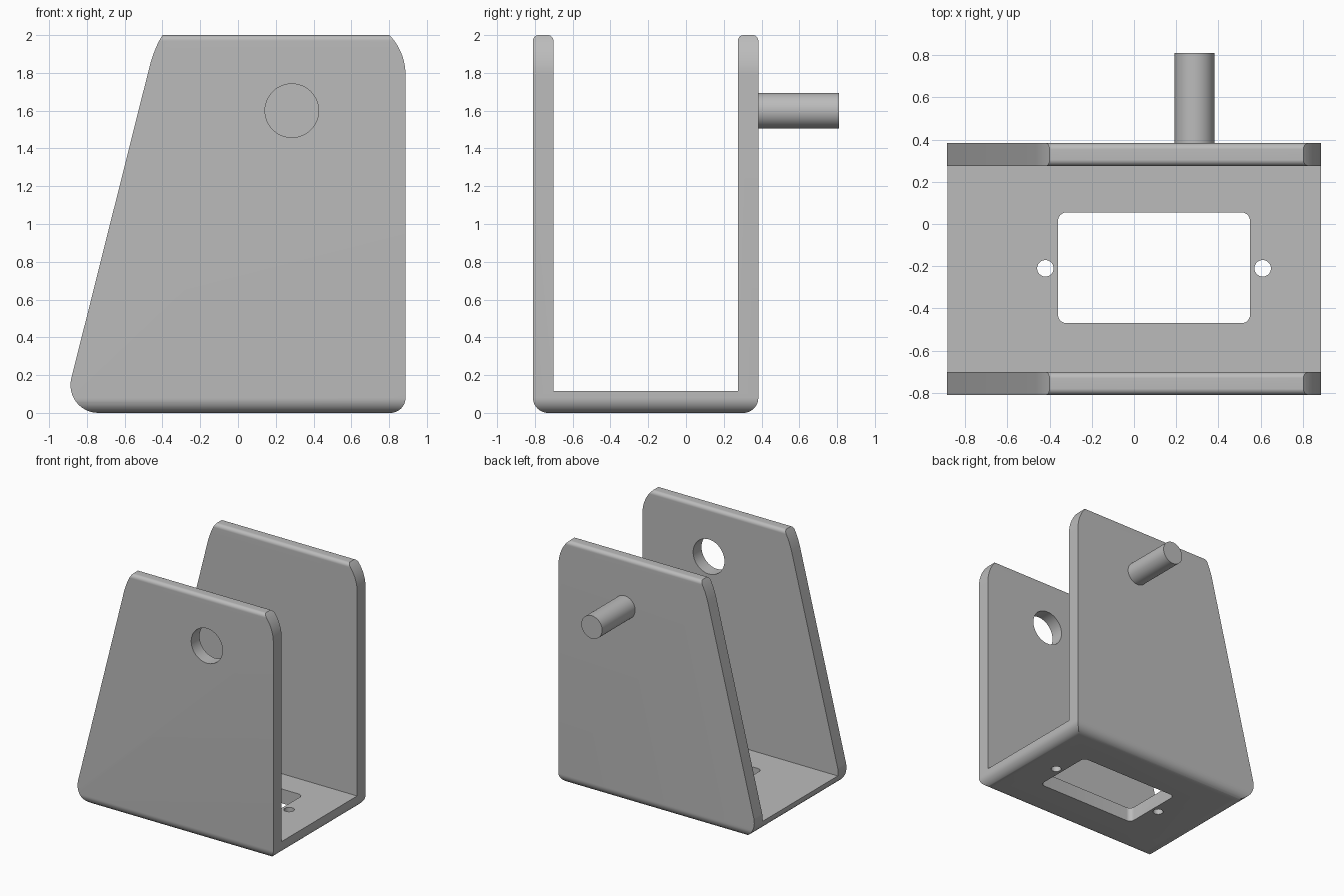
import bpy, bmesh, math
from mathutils import Vector

cube = bpy.data.objects.get("Cube")
if cube:
    bpy.data.objects.remove(cube)

grey = bpy.data.materials.new("plain grey")
grey.use_nodes = True
grey.diffuse_color = (0.5, 0.5, 0.5, 1)
grey.node_tree.nodes["Principled BSDF"].inputs["Base Color"].default_value = (0.5, 0.5, 0.5, 1)


def arc(u, v, r, start, end, steps=12):
    """Points on an arc, angles in degrees."""
    angles = [math.radians(start + (end - start) * i / steps) for i in range(steps + 1)]
    return [(u + r * math.cos(a), v + r * math.sin(a)) for a in angles]


def prism(name, outline, axis, low, high):
    """Extrude a 2D outline along one axis."""
    place = {"x": lambda u, v, w: (w, u, v),
             "y": lambda u, v, w: (u, w, v),
             "z": lambda u, v, w: (u, v, w)}[axis]
    bm = bmesh.new()
    face = bm.faces.new([bm.verts.new(place(u, v, low)) for u, v in outline])
    new = bmesh.ops.extrude_face_region(bm, geom=[face])["geom"]
    shift = Vector(place(0, 0, high - low))
    bmesh.ops.translate(bm, vec=shift, verts=[g for g in new if isinstance(g, bmesh.types.BMVert)])
    bmesh.ops.recalc_face_normals(bm, faces=bm.faces)
    mesh = bpy.data.meshes.new(name)
    bm.to_mesh(mesh)
    bm.free()
    mesh.materials.append(grey)
    obj = bpy.data.objects.new(name, mesh)
    bpy.context.collection.objects.link(obj)
    return obj


def disc(u, v, r):
    return arc(u, v, r, 0, 360, 48)[:-1]


def combine(target, tool, operation):
    """Apply a boolean and discard the tool."""
    mod = target.modifiers.new("cut", "BOOLEAN")
    mod.object, mod.operation, mod.solver = tool, operation, "EXACT"
    bpy.context.view_layer.objects.active = target
    bpy.ops.object.modifier_apply(modifier=mod.name)
    bpy.data.objects.remove(tool)


def smooth(obj):
    bpy.ops.object.select_all(action="DESELECT")
    obj.select_set(True)
    bpy.context.view_layer.objects.active = obj
    bpy.ops.object.shade_smooth_by_angle(angle=math.radians(25))


# U-shaped section of floor and two walls
front, back, thick, top = -0.81, 0.383, 0.108, 2.0
inner_front, inner_back, floor = front + thick, back - thick, 0.117
r, t = 0.08, 0.03
section = (arc(front + r, r, r, 180, 270) + arc(back - r, r, r, 270, 360)
           + arc(back - t, top - t, t, 0, 90) + arc(inner_back + t, top - t, t, 90, 180)
           + [(inner_back, floor), (inner_front, floor)]
           + arc(inner_front - t, top - t, t, 0, 90) + arc(front + t, top - t, t, 90, 180))
bracket = prism("bracket", section, "x", -1, 1)

# Wall outline with a sloping left edge and curved corners
slope_corner = [Vector((-0.40, 2.0)), Vector((-0.438, 1.94)), Vector((-0.464, 1.85))]
a, b, c = slope_corner
curve = [tuple(a * (1 - s) ** 2 + b * 2 * s * (1 - s) + c * s * s) for s in [i / 8 for i in range(9)]]
outline = (arc(-0.74, 0.147, 0.147, 166, 270) + arc(0.807, 0.08, 0.08, 270, 360)
           + arc(0.585, 1.79, 0.302, 0, 44) + curve)
combine(bracket, prism("outline_cutter", outline, "y", -1, 1), "INTERSECT")

# Round opening in the front wall
combine(bracket, prism("wall_hole", disc(0.285, 1.6, 0.142), "y", -1, 0), "DIFFERENCE")

# Rounded window and two screw holes in the floor
k = 0.04
window = (arc(-0.36 + k, -0.47 + k, k, 180, 270, 8) + arc(0.55 - k, -0.47 + k, k, 270, 360, 8)
          + arc(0.55 - k, 0.055 - k, k, 0, 90, 8) + arc(-0.36 + k, 0.055 - k, k, 90, 180, 8))
combine(bracket, prism("window", window, "z", -0.5, 0.5), "DIFFERENCE")
for x in (-0.42, 0.61):
    combine(bracket, prism("screw_hole", disc(x, -0.21, 0.039), "z", -0.5, 0.5), "DIFFERENCE")
smooth(bracket)

# Pivot pin on the back wall
smooth(prism("pivot_pin", disc(0.287, 1.6, 0.094), "y", back - 0.03, 0.81))
